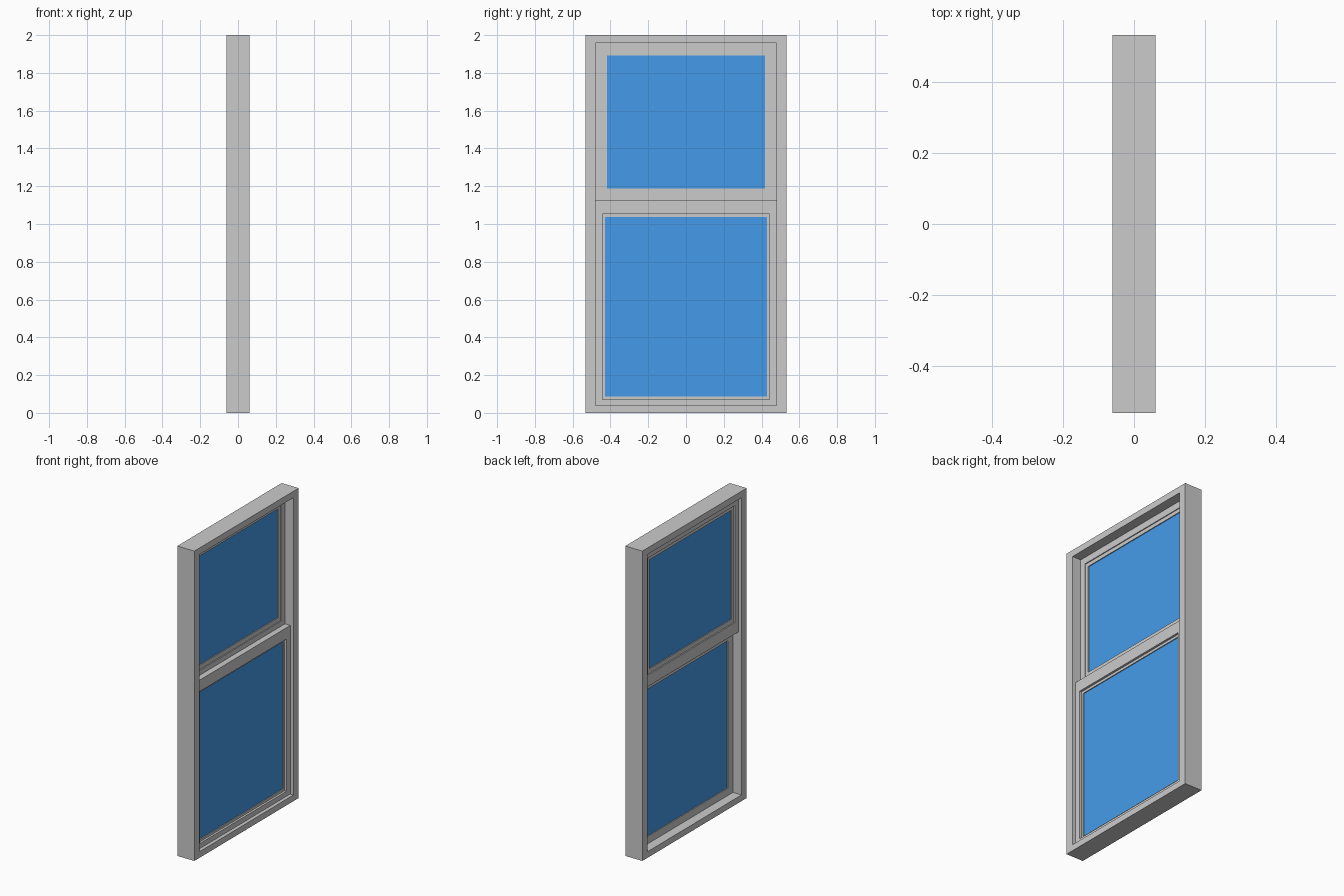
import bpy, bmesh

if "Cube" in bpy.data.objects:
    bpy.data.objects.remove(bpy.data.objects["Cube"])


def mesh_object(name, bm):
    bmesh.ops.recalc_face_normals(bm, faces=bm.faces)
    me = bpy.data.meshes.new(name)
    bm.to_mesh(me)
    bm.free()
    ob = bpy.data.objects.new(name, me)
    bpy.context.collection.objects.link(ob)
    return ob


def ring(name, x0, x1, outer, inner):
    """Rectangular frame; outer and inner are (half width, bottom, top)."""
    bm = bmesh.new()
    loops = []
    for x, (w, b, t) in ((x0, outer), (x1, outer), (x1, inner), (x0, inner)):
        loops.append([bm.verts.new((x, y, z))
                      for y, z in ((-w, b), (w, b), (w, t), (-w, t))])
    for i in range(4):
        a, c = loops[i], loops[(i + 1) % 4]
        for j in range(4):
            k = (j + 1) % 4
            bm.faces.new((a[j], a[k], c[k], c[j]))
    return mesh_object(name, bm)


def pane(name, x0, x1, rect, material):
    w, b, t = rect
    bm = bmesh.new()
    bmesh.ops.create_cube(bm, size=1)
    bmesh.ops.scale(bm, vec=(x1 - x0, 2 * w, t - b), verts=bm.verts)
    bmesh.ops.translate(bm, vec=((x0 + x1) / 2, 0, (b + t) / 2), verts=bm.verts)
    mesh_object(name, bm).data.materials.append(material)


def sash(name, x0, x1, outer, inner, glass_rect, gx0, gx1):
    # Stiles and rails, stepped glazing bead, and glass
    ring(name + "_sash", x0, x1, outer, inner)
    ring(name + "_glazing_bead", gx0 - 0.006, gx1 + 0.006, inner, glass_rect)
    pane(name + "_glass", gx0, gx1, glass_rect, glass)


glass = bpy.data.materials.new("blue_glass")
glass.diffuse_color = (0.06, 0.33, 0.82, 1)
glass.use_nodes = True
glass.node_tree.nodes["Principled BSDF"].inputs["Base Color"].default_value = glass.diffuse_color

# Outer window frame
ring("window_frame", -0.061, 0.061, (0.532, 0, 2), (0.479, 0.04, 1.958))

# Upper sash sits towards -x, lower sash towards +x, overlapping at the middle
sash("upper", -0.039, -0.001, (0.479, 1.086, 1.958), (0.442, 1.16, 1.915),
     (0.419, 1.187, 1.891), -0.025, -0.013)
sash("lower", 0.0, 0.038, (0.479, 0.04, 1.128), (0.442, 0.072, 1.054),
     (0.428, 0.087, 1.038), 0.006, 0.018)
